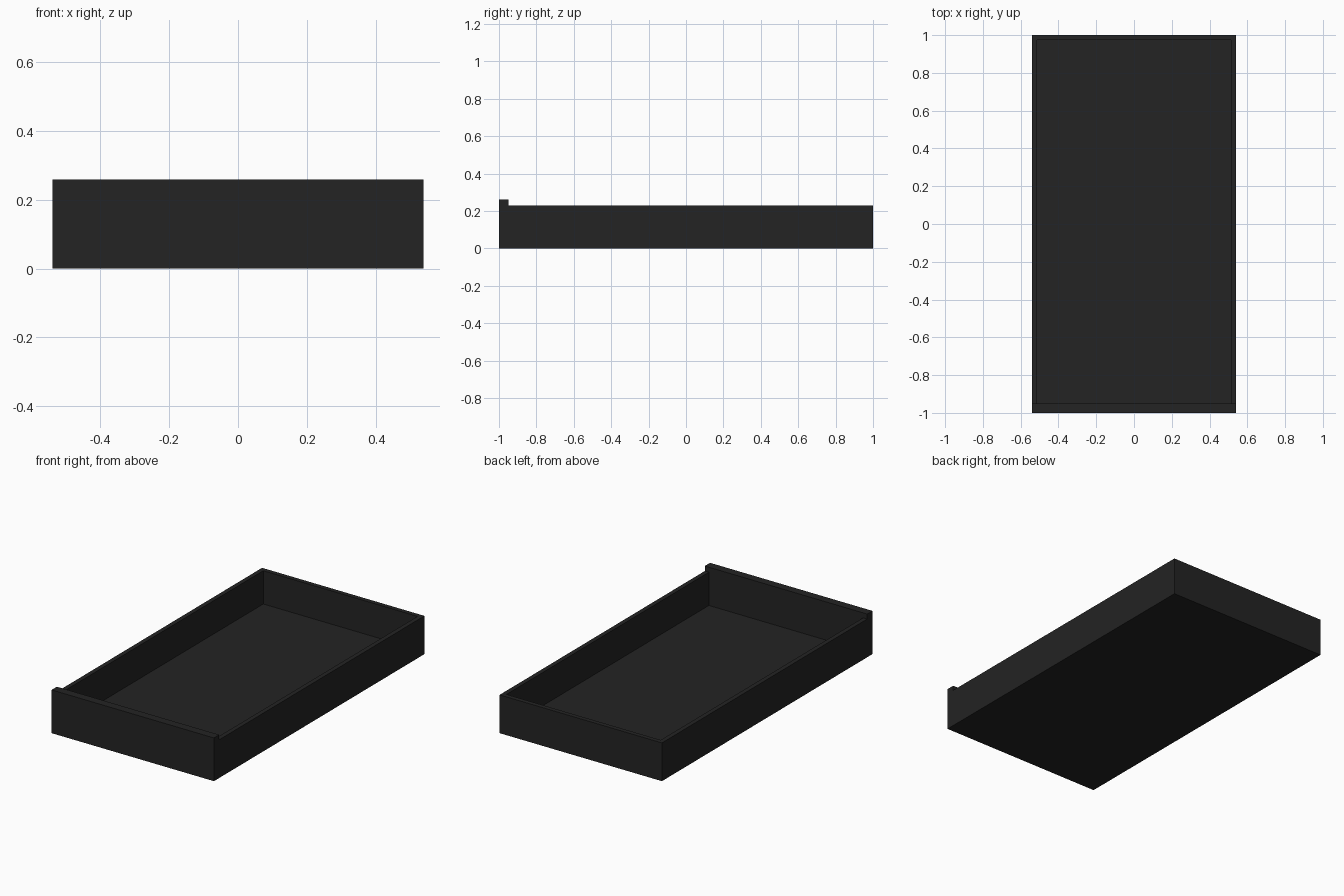
import bpy, bmesh
from mathutils import Vector

if "Cube" in bpy.data.objects:
    bpy.data.objects.remove(bpy.data.objects["Cube"])

black = bpy.data.materials.new("matte_black")
black.diffuse_color = (0.017, 0.017, 0.017, 1)
black.use_nodes = True
black.node_tree.nodes["Principled BSDF"].inputs["Base Color"].default_value = black.diffuse_color


def box(name, lo, hi):
    """Flat-sided box between two opposite corners."""
    lo, hi = Vector(lo), Vector(hi)
    bm = bmesh.new()
    bmesh.ops.create_cube(bm, size=1)
    for v in bm.verts:
        v.co = (lo + hi) / 2 + v.co * (hi - lo)
    mesh = bpy.data.meshes.new(name)
    bm.to_mesh(mesh)
    bm.free()
    mesh.materials.append(black)
    ob = bpy.data.objects.new(name, mesh)
    bpy.context.collection.objects.link(ob)
    return ob


W, L, H = 0.54, 1.0, 0.23   # half width, half length, wall height
T, LIP = 0.027, 0.05        # wall thickness, front board thickness

# tray floor
box("floor", (-W + T, -L + LIP, 0), (W - T, L - T, 0.03))

# side walls, mirrored across x
side = box("side_walls", (W - T, -L + LIP, 0), (W, L, H))
side.modifiers.new("mirror", 'MIRROR')

# back wall between the sides
box("back_wall", (-W + T, L - T, 0), (W - T, L, H))

# thicker front board, standing slightly above the walls
box("front_board", (-W, -L, 0), (W, -L + LIP, 0.26))
